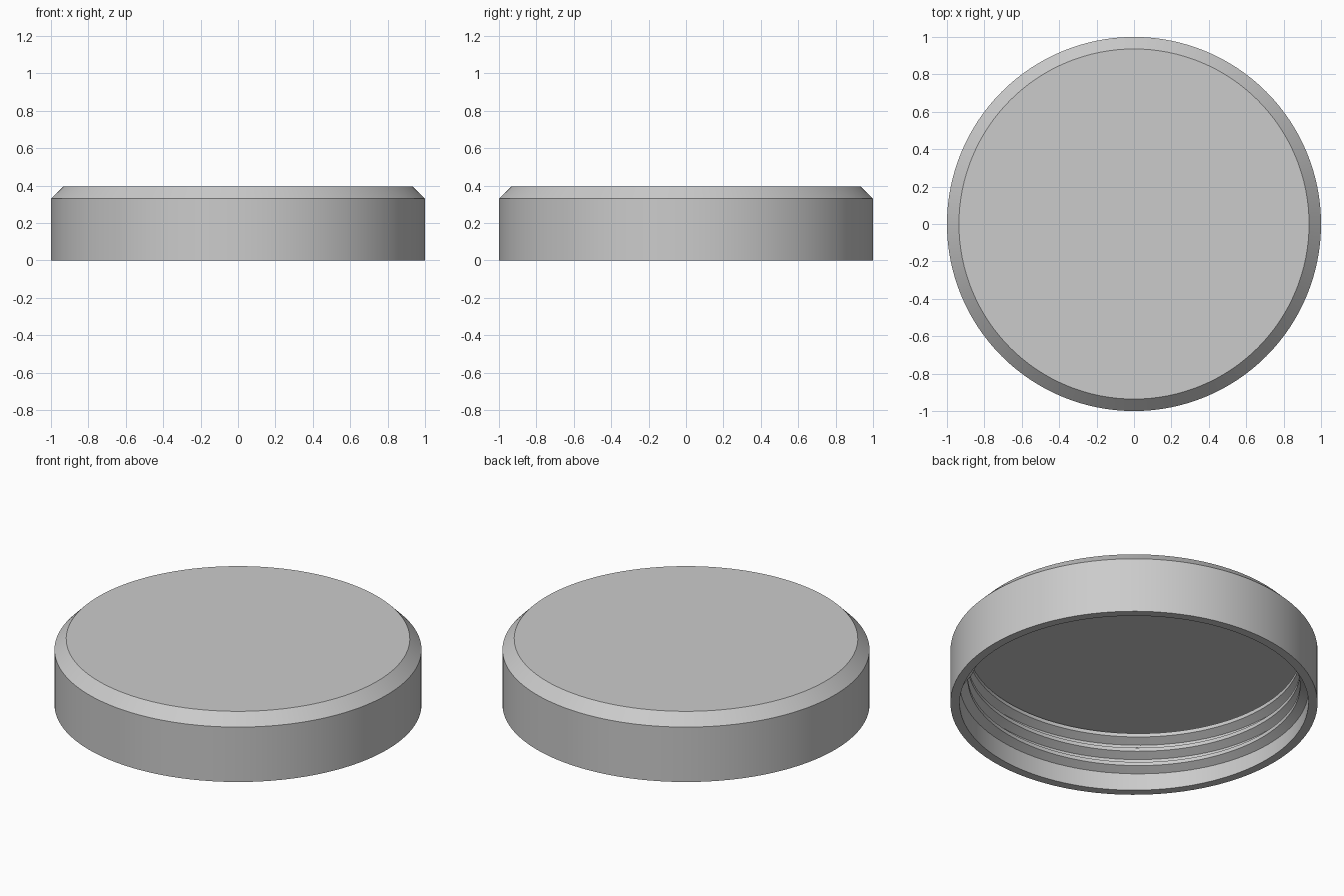
import bpy, bmesh, math
from mathutils import Matrix, Vector

cube = bpy.data.objects.get("Cube")
if cube:
    bpy.data.objects.remove(cube, do_unlink=True)

SEGMENTS = 128
WALL_R = 0.95
PITCH = 0.09
TURNS = 3

grey = bpy.data.materials.new("light grey plastic")
grey.use_nodes = True
grey.diffuse_color = (0.6, 0.6, 0.6, 1)
grey.node_tree.nodes["Principled BSDF"].inputs["Base Color"].default_value = (0.6, 0.6, 0.6, 1)


def finish(name, bm):
    """Turn a bmesh into a shaded, coloured object."""
    bmesh.ops.recalc_face_normals(bm, faces=bm.faces)
    mesh = bpy.data.meshes.new(name)
    bm.to_mesh(mesh)
    bm.free()
    mesh.materials.append(grey)
    obj = bpy.data.objects.new(name, mesh)
    bpy.context.collection.objects.link(obj)
    bpy.ops.object.select_all(action="DESELECT")
    obj.select_set(True)
    bpy.context.view_layer.objects.active = obj
    bpy.ops.object.shade_smooth_by_angle(angle=math.radians(25))
    return obj


def bridge(bm, a, b):
    """Join two rings of equal length with quads."""
    for i in range(len(a)):
        j = (i + 1) % len(a)
        bm.faces.new((a[i], a[j], b[j], b[i]))


# Hollow lid: rings from the ceiling inside, round the rim, to the top outside
bm = bmesh.new()
profile = [(WALL_R, 0.35), (WALL_R, 0), (1, 0), (1, 0.33), (0.936, 0.395)]
rings = []
for r, z in profile:
    circle = bmesh.ops.create_circle(bm, segments=SEGMENTS, radius=r,
                                     matrix=Matrix.Translation((0, 0, z)))
    rings.append(circle["verts"])
for a, b in zip(rings, rings[1:]):
    bridge(bm, a, b)
bm.faces.new(rings[0])
bm.faces.new(rings[-1])
finish("lid", bm)

# Screw thread: a ridge swept up the inner wall, tapering at both ends
bm = bmesh.new()
steps = SEGMENTS * TURNS
start = math.radians(-38)
sections = []
for i in range(steps + 1):
    turn = i / SEGMENTS
    angle = start + turn * math.tau
    taper = min(1, 0.15 + min(i, steps - i) / 4)
    mid = 0.073 + PITCH * turn
    root, crest = 0.04 * taper, 0.011 * taper
    tip = WALL_R - 0.045 * taper
    section = []
    for r, dz in ((WALL_R + 0.005, -root), (tip, -crest), (tip, crest), (WALL_R + 0.005, root)):
        z = min(mid + dz, 0.352)
        section.append(bm.verts.new(Vector((r * math.cos(angle), r * math.sin(angle), z))))
    sections.append(section)
for a, b in zip(sections, sections[1:]):
    bridge(bm, a, b)
bm.faces.new(sections[0])
bm.faces.new(sections[-1])
finish("inner_thread", bm)
